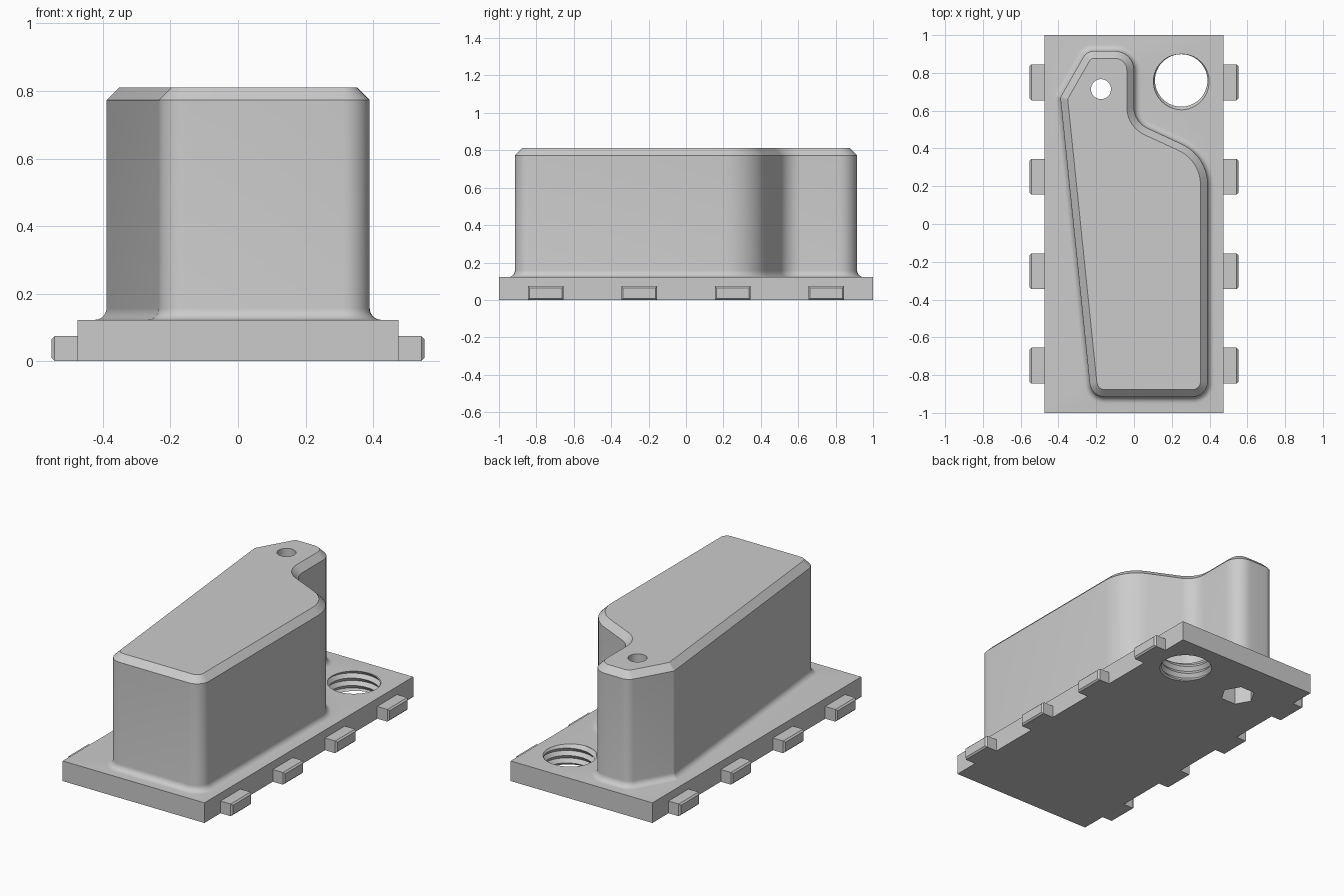
import bpy, bmesh, math
from mathutils import Vector

if "Cube" in bpy.data.objects:
    bpy.data.objects.remove(bpy.data.objects["Cube"], do_unlink=True)

grey = bpy.data.materials.new("plain_grey")
grey.use_nodes = True
grey.diffuse_color = (0.6, 0.6, 0.6, 1)
grey.node_tree.nodes["Principled BSDF"].inputs["Base Color"].default_value = (0.6, 0.6, 0.6, 1)


def finish(bm, name):
    bmesh.ops.recalc_face_normals(bm, faces=bm.faces[:])
    mesh = bpy.data.meshes.new(name)
    bm.to_mesh(mesh)
    bm.free()
    mesh.materials.append(grey)
    ob = bpy.data.objects.new(name, mesh)
    bpy.context.collection.objects.link(ob)
    return ob


def make_active(ob):
    bpy.ops.object.select_all(action='DESELECT')
    ob.select_set(True)
    bpy.context.view_layer.objects.active = ob


def box(name, lo, hi, bevel=0.0, side=0):
    bm = bmesh.new()
    bmesh.ops.create_cube(bm, size=1)
    for v in bm.verts:
        v.co = [lo[i] + (v.co[i] + 0.5) * (hi[i] - lo[i]) for i in range(3)]
    if bevel:
        outer = max(bm.faces, key=lambda f: f.calc_center_median().x * side)
        bmesh.ops.bevel(bm, geom=list(outer.edges), offset=bevel, segments=1, affect='EDGES')
    return finish(bm, name)


def loft(name, rings):
    bm = bmesh.new()
    loops = [[bm.verts.new(p) for p in ring] for ring in rings]
    n = len(loops[0])
    for a, b in zip(loops, loops[1:]):
        for i in range(n):
            j = (i + 1) % n
            bm.faces.new((a[i], a[j], b[j], b[i]))
    bm.faces.new(loops[0][::-1])
    bm.faces.new(loops[-1])
    return finish(bm, name)


def prism(name, x, y, r, z0, z1, sides):
    circle = [(x + r * math.cos(math.tau * i / sides), y + r * math.sin(math.tau * i / sides))
              for i in range(sides)]
    return loft(name, [[(px, py, z) for px, py in circle] for z in (z0, z1)])


def boolean(ob, tool, operation):
    make_active(ob)
    mod = ob.modifiers.new("join_or_cut", 'BOOLEAN')
    mod.object, mod.operation, mod.solver = tool, operation, 'EXACT'
    bpy.ops.object.modifier_apply(modifier=mod.name)
    bpy.data.objects.remove(tool, do_unlink=True)


# Tower outline: corner x, corner y, rounding radius
CORNERS = [(-0.227, -0.915, 0.08), (0.39, -0.915, 0.08), (0.39, 0.36, 0.235),
           (0.0, 0.54, 0.12), (0.0, 0.915, 0.1), (-0.25, 0.915, 0.06), (-0.39, 0.67, 0.02)]


def outline(grow, z, steps=8):
    """Rounded tower outline, offset outward by grow, at height z."""
    pts = [Vector(c[:2]) for c in CORNERS]
    n, ring = len(pts), []
    for i, p in enumerate(pts):
        d1 = (p - pts[i - 1]).normalized()
        d2 = (pts[(i + 1) % n] - p).normalized()
        n1, n2 = Vector((d1.y, -d1.x)), Vector((d2.y, -d2.x))
        turn = math.atan2(d1.cross(d2), d1.dot(d2))
        s = 1 if turn > 0 else -1
        r = max(CORNERS[i][2] + s * grow, 0.004)
        mitre = (n1 + n2) / (1 + n1.dot(n2))
        centre = p + mitre * (grow - s * r)
        start = math.atan2(n1.y, n1.x)
        for k in range(steps + 1):
            a = start + turn * k / steps
            ring.append((centre.x + s * r * math.cos(a), centre.y + s * r * math.sin(a), z))
    return ring


# Base plate
BASE = 0.122
body = box("body", (-0.475, -1, 0), (0.475, 1, BASE))

# Tower with a foot fillet and a chamfered top edge
FILLET = 0.035
rings = [outline(FILLET, 0.06)]
for k in range(7):
    a = math.pi / 2 * k / 6
    rings.append(outline(FILLET * (1 - math.sin(a)), BASE + FILLET * (1 - math.cos(a))))
rings += [outline(0, 0.773), outline(-0.038, 0.811)]
boolean(body, loft("tower", rings), 'UNION')

# Screw hole and hexagonal nut pocket
boolean(body, prism("screw_hole", -0.175, 0.714, 0.053, -0.1, 1, 32), 'DIFFERENCE')
boolean(body, prism("nut_pocket", -0.175, 0.714, 0.098, -0.1, 0.3, 6), 'DIFFERENCE')


# Threaded hole: helical surface closed by a fan at each end
def thread_cutter(x, y, inner, outer, pitch, z0, rows, seg=48):
    bm = bmesh.new()
    grid = {}
    for i in range(rows + 3):
        for k in range(seg if i <= rows else 1):
            a = math.tau * k / seg
            r = outer if i % 2 else inner
            grid[i, k] = bm.verts.new((x + r * math.cos(a), y + r * math.sin(a),
                                       z0 + pitch * (i / 2 + k / seg)))

    def vert(i, k):
        return grid[i + 2, 0] if k == seg else grid[i, k]

    for i in range(rows):
        for k in range(seg):
            bm.faces.new((vert(i, k), vert(i, k + 1), vert(i + 1, k + 1), vert(i + 1, k)))
    mid = z0 + pitch * rows / 4
    rim = [e for e in bm.edges if e.is_boundary]
    low, high = bm.verts.new((x, y, z0 - pitch)), bm.verts.new((x, y, z0 + pitch * (rows / 2 + 2)))
    for e in rim:
        tip = low if e.verts[0].co.z < mid else high
        bm.faces.new((e.verts[0], e.verts[1], tip))
    return finish(bm, "thread_cutter")


boolean(body, thread_cutter(0.25, 0.76, 0.139, 0.156, 0.045, -0.07, 10), 'DIFFERENCE')
make_active(body)
bpy.ops.object.shade_smooth_by_angle(angle=math.radians(28))

# Side tabs with chamfered outer ends
for side, label in ((1, "left"), (-1, "right")):
    for i, y in enumerate((-0.75, -0.25, 0.25, 0.75)):
        near, far = sorted((side * 0.475, side * 0.552))
        box(f"{label}_tab_{i + 1}", (near, y - 0.095, 0), (far, y + 0.095, 0.074), 0.009, side)
